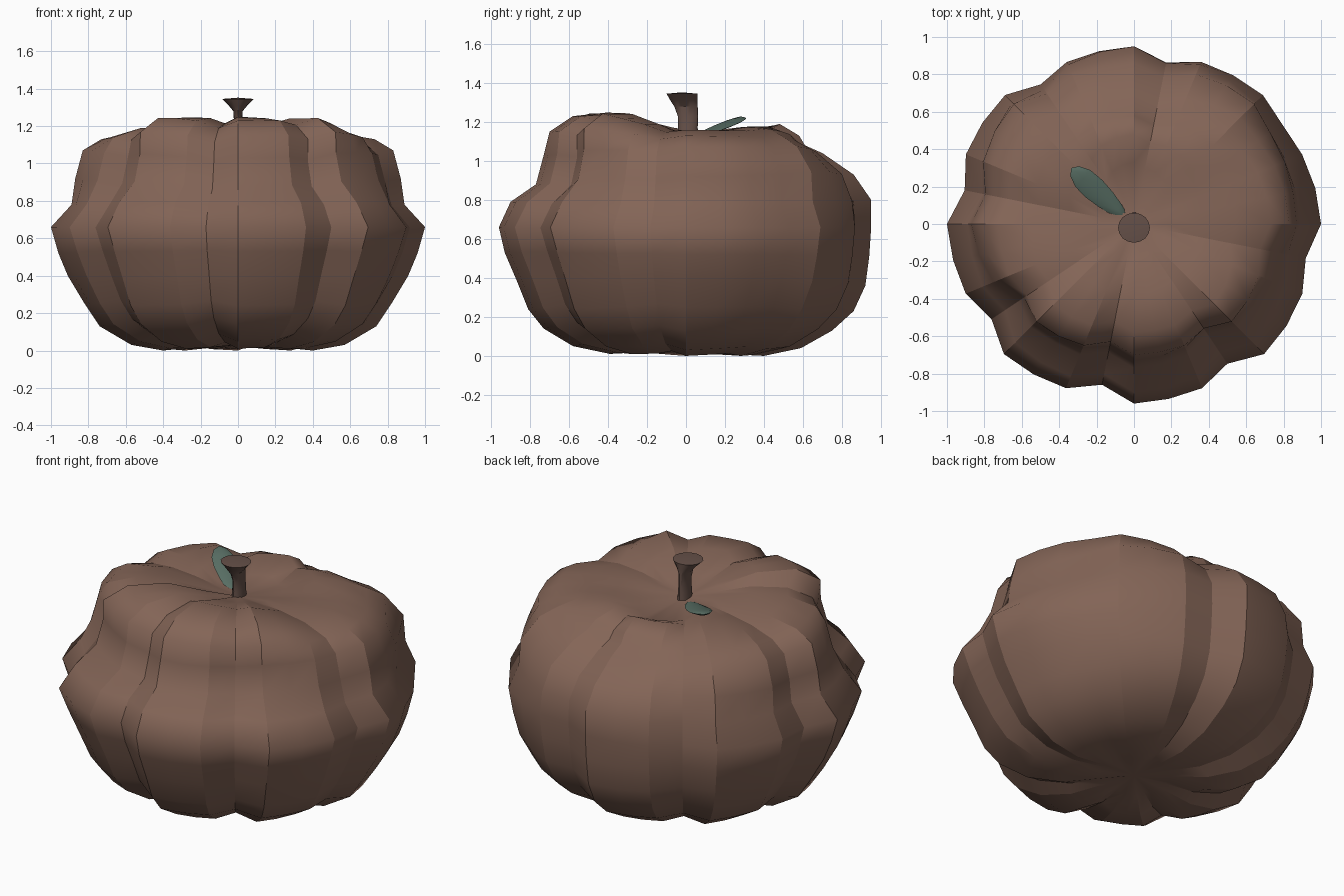
import bpy, bmesh, math
from mathutils import Vector

if "Cube" in bpy.data.objects:
    bpy.data.objects.remove(bpy.data.objects["Cube"])


def material(name, color):
    m = bpy.data.materials.new(name)
    m.diffuse_color = (*color, 1)
    m.use_nodes = True
    m.node_tree.nodes["Principled BSDF"].inputs["Base Color"].default_value = m.diffuse_color
    return m


def loft(name, rings, mat, angle, start, end, ribbed=False):
    """Skin a stack of equal rings and close both ends with pole points."""
    bm = bmesh.new()
    vs = [[bm.verts.new(p) for p in ring] for ring in rings]
    n = len(vs[0])
    for a, b in zip(vs, vs[1:]):
        for i in range(n):
            j = (i + 1) % n
            bm.faces.new((a[i], a[j], b[j], b[i]))
    for ring, pole in ((vs[0], start), (vs[-1], end)):
        c = bm.verts.new(pole)
        for i in range(n):
            bm.faces.new((ring[i], ring[(i + 1) % n], c))
    bmesh.ops.recalc_face_normals(bm, faces=bm.faces)
    if ribbed:                         # creases run along the ribs only
        bm.verts.index_update()
        for e in bm.edges:
            along = abs(e.verts[0].index - e.verts[1].index) == n
            e.smooth = not (along and e.calc_face_angle(0) > math.radians(angle))
        for f in bm.faces:
            f.smooth = True
    me = bpy.data.meshes.new(name)
    bm.to_mesh(me)
    bm.free()
    ob = bpy.data.objects.new(name, me)
    bpy.context.collection.objects.link(ob)
    me.materials.append(mat)
    if not ribbed:
        bpy.ops.object.select_all(action='DESELECT')
        ob.select_set(True)
        bpy.context.view_layer.objects.active = ob
        bpy.ops.object.shade_smooth_by_angle(angle=math.radians(angle))
    return ob


brown = material("skin", (0.23, 0.13, 0.095))
stem_brown = material("stem_brown", (0.13, 0.08, 0.065))
green = material("leaf_green", (0.10, 0.16, 0.13))

# Body: three (radius, height) profiles blended around 32 columns
SIDE = [(.2, .02), (.4, .0), (.57, .03), (.74, .13), (.82, .25), (.91, .4), (.96, .52), (1, .66),
        (.89, .78), (.87, .92), (.83, 1.07), (.73, 1.13), (.55, 1.16), (.36, 1.16), (.18, 1.15)]
FRONT = [(.2, .02), (.39, .01), (.58, .05), (.73, .14), (.81, .24), (.87, .39), (.93, .53), (.96, .66),
         (.9, .79), (.77, .88), (.73, 1.03), (.7, 1.15), (.58, 1.23), (.39, 1.25), (.18, 1.18)]
BACK = [(.2, .01), (.4, .0), (.59, .04), (.75, .13), (.86, .23), (.92, .36), (.94, .51), (.95, .66),
        (.95, .8), (.86, .93), (.7, 1.04), (.61, 1.08), (.58, 1.13), (.48, 1.19), (.33, 1.12)]
RIB = (1, .99, .98)
GROOVE = (.97, .925, .93, .925, .925, .91, .92, .94)   # every fourth column

rings = []
for k, (side, front, back) in enumerate(zip(SIDE, FRONT, BACK)):
    ring = []
    for i in range(32):
        a = math.tau * i / 32
        s = math.sin(a)
        d = math.sin(2 * a) ** 2       # strongest on the diagonals
        w = s * s if s > 0 else min(1, abs(s) ** 1.3 * 1.4)
        other = back if s > 0 else front
        r = side[0] * (1 - w) + other[0] * w
        z = side[1] * (1 - w) + other[1] * w
        if k == 7 and s < 0:
            r *= 1 + .02 * d
        if 9 <= k <= 12:               # fuller shoulders
            r *= 1 + (.05 if s > 0 or k > 10 else 0) * d
            z += .02 * d
        f = GROOVE[i // 4] if i % 4 == 3 else RIB[i % 4]
        g = 1 - .8 * (1 - f) * min(1, r / .5)   # grooves also cut top and bottom
        ring.append((r * f * math.cos(a), r * f * s, .62 + (z - .62) * g))
    rings.append(ring)
# ring vertices come first, so a step of 32 in index means "along a rib"
loft("pumpkin_body", rings, brown, 14, (0, 0, .03), (0, 0, 1.13), ribbed=True)

# Stem: flattened neck that leans forward and flares to a round tip
STEM = [(.01, 1.1, .035, .055), (.01, 1.17, .03, .05), (.01, 1.23, .022, .052),
        (0, 1.28, .025, .06), (-.01, 1.31, .05, .07), (-.02, 1.345, .085, .08)]
rings = [[(rx * math.cos(math.tau * k / 16), y + ry * math.sin(math.tau * k / 16), z)
          for k in range(16)] for y, z, rx, ry in STEM]
loft("stem", rings, stem_brown, 30, (0, .01, 1.1), (0, -.02, 1.352))

# Leaf: thin pointed oval rising from the stem base
p0, p1 = Vector((-.03, .02, 1.11)), Vector((-.335, .3, 1.225))
across = (p1 - p0).cross(Vector((0, 0, 1))).normalized()
up = across.cross(p1 - p0).normalized()
rings = []
for t, wid in ((.04, .015), (.2, .038), (.4, .055), (.6, .064), (.8, .06), (.94, .035)):
    c = p0.lerp(p1, t)
    rings.append([c + across * wid * math.cos(math.tau * k / 8) + up * .01 * math.sin(math.tau * k / 8)
                  for k in range(8)])
loft("leaf", rings, green, 40, p0, p1)
